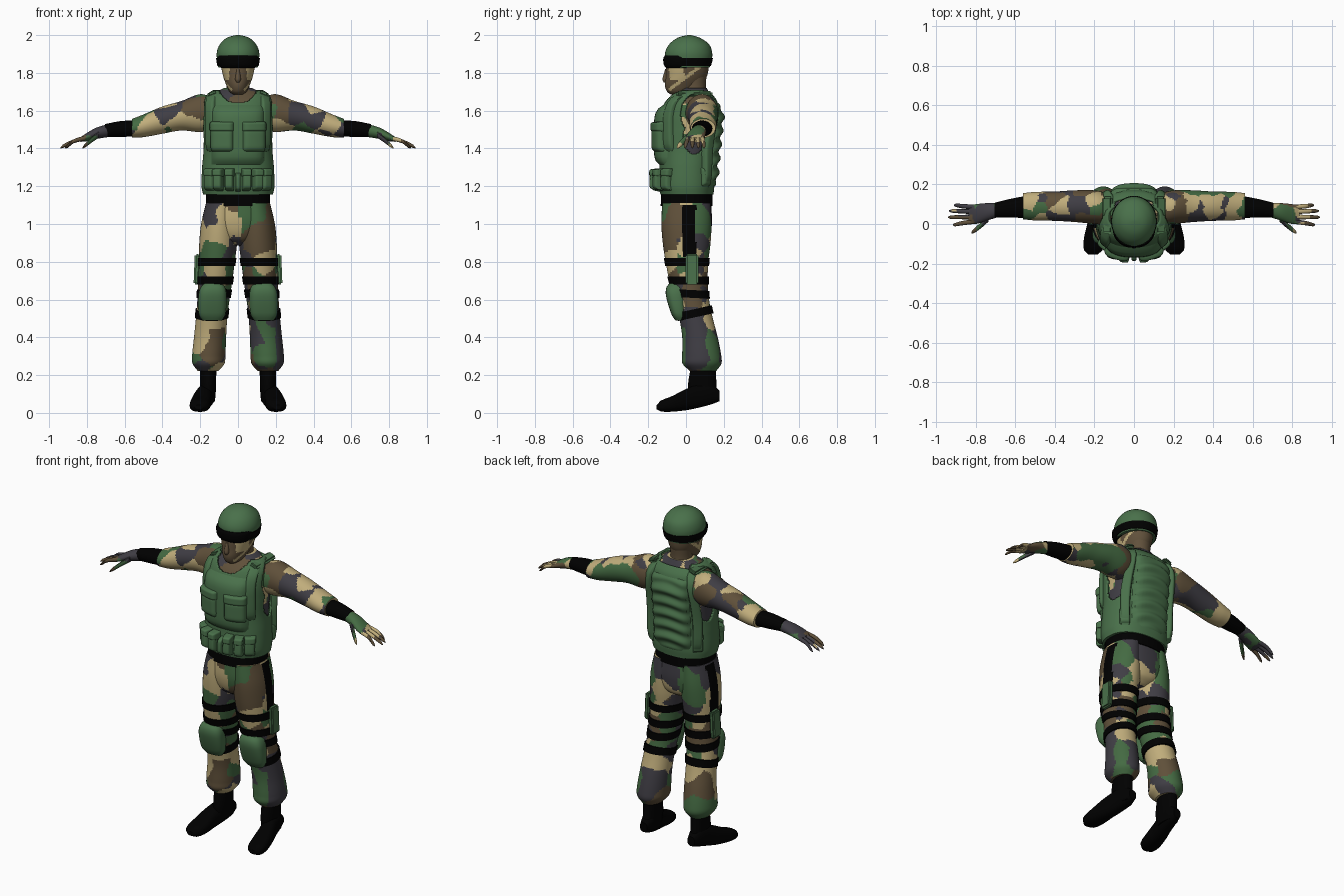
import bpy, bmesh, math, random
from mathutils import Vector, noise, kdtree

random.seed(7)
cube = bpy.data.objects.get("Cube")
if cube:
    bpy.data.objects.remove(cube, do_unlink=True)

# ---- Flat colours
COLOURS = {"camo_tan": (.53, .42, .2), "camo_green": (.058, .145, .055), "camo_grey": (.05, .047, .058),
           "camo_brown": (.115, .08, .042), "vest_green": (.067, .163, .069), "black": (0, 0, 0),
           "skin_brown": (.12, .083, .045)}
MATS = {}
for n, c in COLOURS.items():
    m = bpy.data.materials.new(n)
    m.use_nodes = True
    m.diffuse_color = (*c, 1)
    m.node_tree.nodes["Principled BSDF"].inputs["Base Color"].default_value = (*c, 1)
    MATS[n] = m
CAMO = ["camo_tan", "camo_green", "camo_grey", "camo_brown", "black"]
TAN, GREEN, GREY, BROWN, BLACK = range(5)

# ---- Camouflage: nearest patch centre on warped positions
LEGS = [(-.13, -.13, .94, TAN), (-.07, -.13, 1.02, TAN), (-.16, -.1, 1.06, GREY), (-.15, -.1, .86, GREEN),
        (.08, -.12, 1.05, GREEN), (.13, -.12, .96, BROWN), (.19, -.07, 1, BROWN), (.17, .1, 1, GREEN),
        (.13, -.1, .88, BROWN), (.15, -.1, .8, TAN), (-.21, -.02, .4, TAN), (-.12, -.02, .4, BROWN),
        (-.12, -.02, .31, BROWN), (-.14, -.03, .48, TAN), (.09, -.02, .4, GREY), (.15, -.02, .42, GREEN),
        (.15, -.02, .32, GREEN), (.23, .04, .42, GREY), (.23, .06, .32, GREY), (.21, .15, .35, GREEN),
        (.07, .13, 1.04, GREY), (.08, .13, .94, TAN), (-.1, .13, 1.03, GREEN), (-.13, .13, .93, GREEN),
        (0, .13, 1.02, GREY), (-.19, .15, .42, BROWN), (-.13, .18, .4, BROWN), (-.17, .18, .3, GREEN),
        (-.13, .14, .48, TAN), (.12, .17, .4, GREY), (.16, .19, .33, GREY), (.13, .13, .49, TAN)]
TOP = [(-.23, .02, 1.5, TAN), (-.32, .02, 1.53, TAN), (-.23, .02, 1.62, BROWN), (-.38, .02, 1.6, GREY),
       (-.42, .13, 1.58, BROWN), (-.47, .04, 1.52, TAN), (-.24, .16, 1.6, BROWN), (-.4, .16, 1.53, GREY),
       (.24, .01, 1.6, BROWN), (.22, .01, 1.5, TAN), (.32, .02, 1.6, GREY), (.41, .02, 1.55, GREY),
       (.49, .02, 1.52, TAN), (.27, .16, 1.58, GREEN), (.37, .16, 1.55, GREEN), (.47, .16, 1.52, GREEN),
       (0, -.08, 1.65, BROWN), (-.08, -.06, 1.68, GREY), (.08, -.06, 1.68, BROWN), (0, .14, 1.68, GREY),
       (-.74, .05, 1.5, GREY), (.74, .05, 1.5, GREEN), (.17, .04, 1.4, GREY), (-.17, .04, 1.4, GREY)]
patches = []
for spots, count, gap, lo, hi in ((LEGS, 200, .1, (-.25, -.15, .2), (.25, .2, 1.12)),
                                  (TOP, 360, .08, (-.95, -.06, 1.38), (.95, .18, 1.74))):
    placed = [(Vector(p[:3]), p[3]) for p in spots]
    patches += placed
    for _ in range(count):
        p = Vector([random.uniform(a, b) for a, b in zip(lo, hi)])
        if all((p - q).length > gap for q, _c in placed):
            patches.append((p, random.choices(range(4), (3, 3, 3, 2))[0]))
tree = kdtree.KDTree(len(patches))
for i, (p, _c) in enumerate(patches):
    tree.insert(p, i)
tree.balance()


def camo(p):
    if .83 < p.z < 1.1 and abs(p.x) > .12 and -.015 < p.y < .052:   # strap down the hip
        return BLACK
    return patches[tree.find(p + noise.noise_vector(p * 14) * .025)[1]][1]


def finish(name, bm, mat, rule=None, angle=40):
    bmesh.ops.recalc_face_normals(bm, faces=bm.faces)
    me = bpy.data.meshes.new(name)
    for n in CAMO if mat == "camo" else mat.split():
        me.materials.append(MATS[n])
    rule = camo if mat == "camo" else rule
    for f in bm.faces:
        f.smooth = True
        if rule:
            f.material_index = rule(f.calc_center_median())
    bm.to_mesh(me)
    bm.free()
    me.set_sharp_from_angle(angle=math.radians(angle))
    ob = bpy.data.objects.new(name, me)
    bpy.context.collection.objects.link(ob)
    return ob


def sample(keys, t):
    """Smoothly interpolate section keys (position, centre, radius, centre, radius)."""
    t = min(max(t, keys[0][0]), keys[-1][0])
    i = max(k for k in range(len(keys) - 1) if keys[k][0] <= t)
    a, b = keys[i], keys[i + 1]
    p, n = keys[max(i - 1, 0)], keys[min(i + 2, len(keys) - 1)]
    h = b[0] - a[0]
    u = (t - a[0]) / h
    out = []
    for k in range(1, 5):
        ma, mb = (b[k] - p[k]) / (b[0] - p[0]) * h, (n[k] - a[k]) / (n[0] - a[0]) * h
        out.append(a[k] * (2*u**3 - 3*u*u + 1) + ma * (u**3 - 2*u*u + u) + b[k] * (3*u*u - 2*u**3) + mb * (u**3 - u*u))
    return out


def loft(name, keys, mat, axis="z", rows=12, seg=32, power=2, grow=0, span=None, tilt=0, side=1, rule=None, drop=None):
    keys = sorted(keys)
    lo, hi = span or (keys[0][0], keys[-1][0])
    bm, rings = bmesh.new(), []
    for r in range(rows + 1):
        t = lo + (hi - lo) * r / rows
        c1, r1, c2, r2 = sample(keys, t)
        ring = []
        for s in range(seg):
            ca, sa = math.cos(math.tau * s / seg), math.sin(math.tau * s / seg)
            u = c1 + (r1 + grow) * math.copysign(abs(ca) ** (2 / power), ca)
            v = c2 + (r2 + grow) * math.copysign(abs(sa) ** (2 / power), sa)
            x, y, z = {"z": (u, v, t + tilt * (v - c2)), "x": (t, u, v), "y": (u, t, v)}[axis]
            ring.append(bm.verts.new((x * side, y, z)))
        rings.append(ring)
    for a, b in zip(rings, rings[1:]):
        for s in range(seg):
            bm.faces.new((a[s], a[s - 1], b[s - 1], b[s]))
    bm.faces.new(rings[0])
    bm.faces.new(rings[-1])
    if drop:
        bmesh.ops.delete(bm, geom=[f for f in bm.faces if drop(f.calc_center_median())], context="FACES")
    return finish(name, bm, mat, rule)


def fb(z, rx, front, back):
    """Centred section from its half width and its front and back depth."""
    return (z, 0, rx, (front + back) / 2, (back - front) / 2)


def box(name, centre, size, mat, bevel=.008, lean=0):
    bm = bmesh.new()
    bmesh.ops.create_cube(bm, size=1)
    bmesh.ops.scale(bm, vec=size, verts=bm.verts)
    bmesh.ops.bevel(bm, geom=bm.edges[:], offset=bevel, segments=2, affect="EDGES")
    ob = finish(name, bm, mat)
    ob.location, ob.rotation_euler.y = centre, lean
    return ob


# ---- Vest, shirt and belt
VEST = [fb(1.155, .185, -.135, .145), fb(1.2, .193, -.145, .15), fb(1.3, .19, -.14, .15), fb(1.4, .182, -.14, .16),
        fb(1.5, .185, -.14, .17), fb(1.58, .188, -.135, .178), fb(1.65, .183, -.11, .165), fb(1.69, .16, -.08, .135),
        fb(1.71, .13, -.04, .11)]
POW = 2.3


def opening(p):
    arm = abs(p.x) > .13 and ((p.y - .07) / .1) ** 2 + ((p.z - 1.585) / .115) ** 2 < 1
    underarm = abs(p.x) > .13 and ((p.y - .045) / .06) ** 2 + ((p.z - 1.46) / .09) ** 2 < 1
    neck = (p.x / .105) ** 2 + ((p.z - 1.74) / .1) ** 2 < 1 and p.y < .03
    return arm or underarm or neck or (p.z > 1.69 and abs(p.x) < .1)


vest = loft("vest", VEST, "vest_green", rows=90, seg=128, power=POW, drop=opening)
shell = vest.modifiers.new("thickness", "SOLIDIFY")
shell.thickness = .012
loft("shirt", [fb(1.33, .168, -.12, .13), fb(1.6, .172, -.115, .16), fb(1.65, .165, -.09, .145), fb(1.69, .13, -.05, .125),
               fb(1.72, .075, -.015, .11)], "camo", rows=48, seg=80, power=POW)
loft("belt", [fb(1.095, .17, -.134, .14), fb(1.16, .17, -.132, .14)], "black", rows=2, power=POW)


def patch(name, left, right, z0, z1, face, depth, ribs=0, n=14, rim=8):
    """Raised panel following the vest; left and right may vary with height."""
    bm, grid = bmesh.new(), []
    rows = n * 4 if ribs else n
    for j in range(rows + 1):
        v = j / rows
        row = []
        for i in range(n + 1):
            u = i / n
            x = left(v) + (right(v) - left(v)) * u
            z = z0 + (z1 - z0) * v
            _c, rx, cy, ry = sample(VEST, z)
            y = face * ry * max(0, 1 - abs(x / rx) ** POW) ** (1 / POW)
            out = Vector((x / rx ** 2, y / ry ** 2, 0)).normalized()
            d = depth * (1 - (2*u - 1) ** rim) * (1 - (2*v - 1) ** rim) - .004
            if ribs:
                d += .008 * math.cos(math.tau * (ribs * v + (2*u - 1) ** 2 * .5)) * (1 - (2*u - 1) ** 4)
            row.append(bm.verts.new(Vector((x, cy + y, z)) + out * d))
        grid.append(row)
    for a, b in zip(grid, grid[1:]):
        for i in range(n):
            bm.faces.new((a[i], a[i + 1], b[i + 1], b[i]))
    return finish(name, bm, "vest_green")


def flat(name, x0, x1, z0, z1, face, depth, **kw):
    return patch(name, lambda v: x0, lambda v: x1, z0, z1, face, depth, **kw)


flat("front_plate", -.145, .145, 1.31, 1.635, -1, .034)
flat("back_plate", -.125, .125, 1.2, 1.64, 1, .026, ribs=6)
flat("front_buckle", -.014, .014, 1.17, 1.27, -1, .045)
for s, tag in ((1, "left"), (-1, "right")):
    flat(tag + "_chest_pocket", s * .015, s * .135, 1.375, 1.52, -1, .05)
    flat(tag + "_chest_pocket_flap", s * .012, s * .138, 1.485, 1.545, -1, .055)
    for i, (x, d) in enumerate(((.02, .055), (.075, .05), (.124, .03))):
        flat(f"{tag}_belt_pouch_{i}", s * x, s * (x + .045), 1.175, 1.285, -1, d)
        flat(f"{tag}_belt_pouch_flap_{i}", s * (x - .002), s * (x + .047), 1.25, 1.295, -1, d + .004)
    flat(tag + "_front_strap", s * .12, s * .165, 1.38, 1.69, -1, .024)
    patch(tag + "_back_strap", lambda v: s * (.13 - .03 * v ** 3), lambda v: s * (.168 - .028 * v ** 3),
          1.19, 1.69, 1, .034)
    flat(tag + "_back_pouch", s * .13, s * .172, 1.2, 1.3, 1, .024)
    box(tag + "_shoulder_strap", (s * .133, .045, 1.688), (.055, .19, .024), "vest_green", .01, s * .35)

# ---- Head
loft("neck", [fb(1.66, .072, -.03, .115), fb(1.72, .06, -.02, .105), fb(1.8, .065, -.02, .11)], "skin_brown")


def face_paint(p):
    strap = abs(p.z - 1.72 - (p.y + .075) * .76) < .011 and abs(p.x) > .03
    cheek = abs(p.x) > .046 and p.y < -.01 and p.z > 1.76
    return int(strap or cheek)


loft("head", [fb(1.685, .025, -.08, -.01), fb(1.7, .045, -.1, .03), fb(1.735, .062, -.112, .08), fb(1.78, .078, -.108, .11),
              fb(1.83, .088, -.105, .12), fb(1.9, .088, -.09, .12)], "skin_brown camo_tan", rows=36, seg=72, rule=face_paint)
loft("nose", [fb(1.75, .01, -.118, -.09), fb(1.765, .015, -.125, -.09), fb(1.82, .008, -.11, -.09)], "skin_brown", seg=12)
HELMET = [fb(1.828, .104, -.09, .125), fb(1.87, .111, -.108, .137), fb(1.91, .112, -.11, .138), fb(1.95, .097, -.09, .123),
          fb(1.98, .068, -.055, .085), fb(1.993, .042, -.025, .055), fb(2, .01, .01, .025)]
loft("helmet", HELMET, "vest_green", rows=24, seg=48)
loft("goggle_strap", HELMET, "black", rows=6, seg=48, grow=.004, span=(1.836, 1.879))
loft("goggles", [fb(1.826, .09, -.105, .06), fb(1.84, .102, -.117, .08), fb(1.88, .108, -.12, .08), fb(1.892, .102, -.112, .06)],
     "black", rows=8, power=2.2)

# ---- Hips
loft("hips", [fb(.885, .035, -.05, .07), fb(.92, .11, -.1, .12), fb(1, .175, -.127, .137), fb(1.11, .165, -.127, .133)],
     "camo", rows=24, seg=72, power=POW)


def off(t, c, r, lo, hi):
    return (t, c, r, (lo + hi) / 2, (hi - lo) / 2)


LEG = [off(.222, .158, .055, .02, .16), off(.26, .156, .084, -.018, .187), off(.3, .155, .088, -.02, .187),
       off(.4, .148, .085, -.02, .168), off(.5, .14, .083, -.035, .142), off(.6, .13, .085, -.058, .122),
       off(.7, .12, .09, -.088, .115), off(.8, .112, .095, -.108, .118), off(.9, .105, .1, -.123, .13),
       off(1, .1, .095, -.13, .135), off(1.11, .09, .08, -.125, .13)]
ARM = [(.13, .075, .08, 1.585, .085), (.2, .085, .085, 1.587, .1), (.3, .09, .08, 1.573, .078), (.4, .09, .074, 1.55, .072),
       (.5, .09, .072, 1.52, .06), (.56, .09, .066, 1.507, .05)]
FOREARM = [(.54, .087, .056, 1.506, .042), (.62, .08, .048, 1.503, .042), (.705, .07, .037, 1.495, .034)]
HAND = [(.69, .07, .036, 1.494, .034), (.75, .06, .045, 1.48, .03), (.8, .05, .05, 1.46, .022), (.835, .048, .046, 1.447, .012)]
FOOT = [(-.155, .207, .022, .03, .012), (-.135, .206, .046, .036, .028), (-.08, .2, .054, .046, .04), (0, .188, .048, .07, .056),
        (.06, .173, .044, .088, .062), (.13, .16, .04, .1, .056), (.178, .158, .024, .09, .028)]
PAD = [off(.488, .137, .05, -.055, 0), off(.52, .137, .07, -.076, 0), off(.62, .135, .075, -.106, 0),
       off(.665, .133, .065, -.104, 0), off(.685, .132, .048, -.088, 0)]

# ---- Limbs, mirrored left and right
for s, tag in ((1, "left_"), (-1, "right_")):
    loft(tag + "trouser_leg", LEG, "camo", rows=100, seg=72, side=s)
    for part, z, tilt in (("upper_thigh", .798, 0), ("lower_thigh", .702, 0), ("upper_knee", .63, -.05), ("lower_knee", .528, .22)):
        loft(tag + part + "_band", LEG, "black", rows=3, seg=40, grow=.006, span=(z - .021, z + .021), tilt=tilt, side=s)
    loft(tag + "knee_pad", PAD, "vest_green", rows=14, power=2.8, side=s)
    box(tag + "thigh_holster", (s * .217, .032, .76), (.03, .07, .16), "vest_green", lean=-s * .04)
    loft(tag + "boot_foot", FOOT, "black", "y", rows=16, power=2.5, side=s)
    loft(tag + "boot_shaft", [off(.06, .16, .038, .02, .17), off(.14, .158, .042, .01, .162), off(.24, .158, .043, .025, .158)],
         "black", rows=6, side=s)
    loft(tag + "sleeve", ARM, "camo", "x", rows=60, seg=64, side=s)
    loft(tag + "forearm", FOREARM, "black", "x", side=s)
    loft(tag + "hand", HAND, "camo", "x", rows=24, side=s)
    # fingers spread outwards from the palm
    for i, (y, tip, end) in enumerate(((.086, .095, .91), (.062, .066, .935), (.036, .034, .94), (.012, -.004, .915))):
        loft(f"{tag}finger_{i}", [(.81, y, .012, 1.455, .013), (.87, (y + tip) / 2, .011, 1.438, .011),
             (end - .008, tip, .008, 1.41, .008), (end, tip, .003, 1.403, .003)], "camo", "x", rows=10, seg=10, side=s)
    loft(tag + "thumb", [(.735, .03, .018, 1.475, .018), (.775, -.008, .015, 1.445, .015), (.81, -.036, .011, 1.415, .011),
         (.822, -.044, .004, 1.404, .004)], "camo", "x", rows=10, seg=10, side=s)
